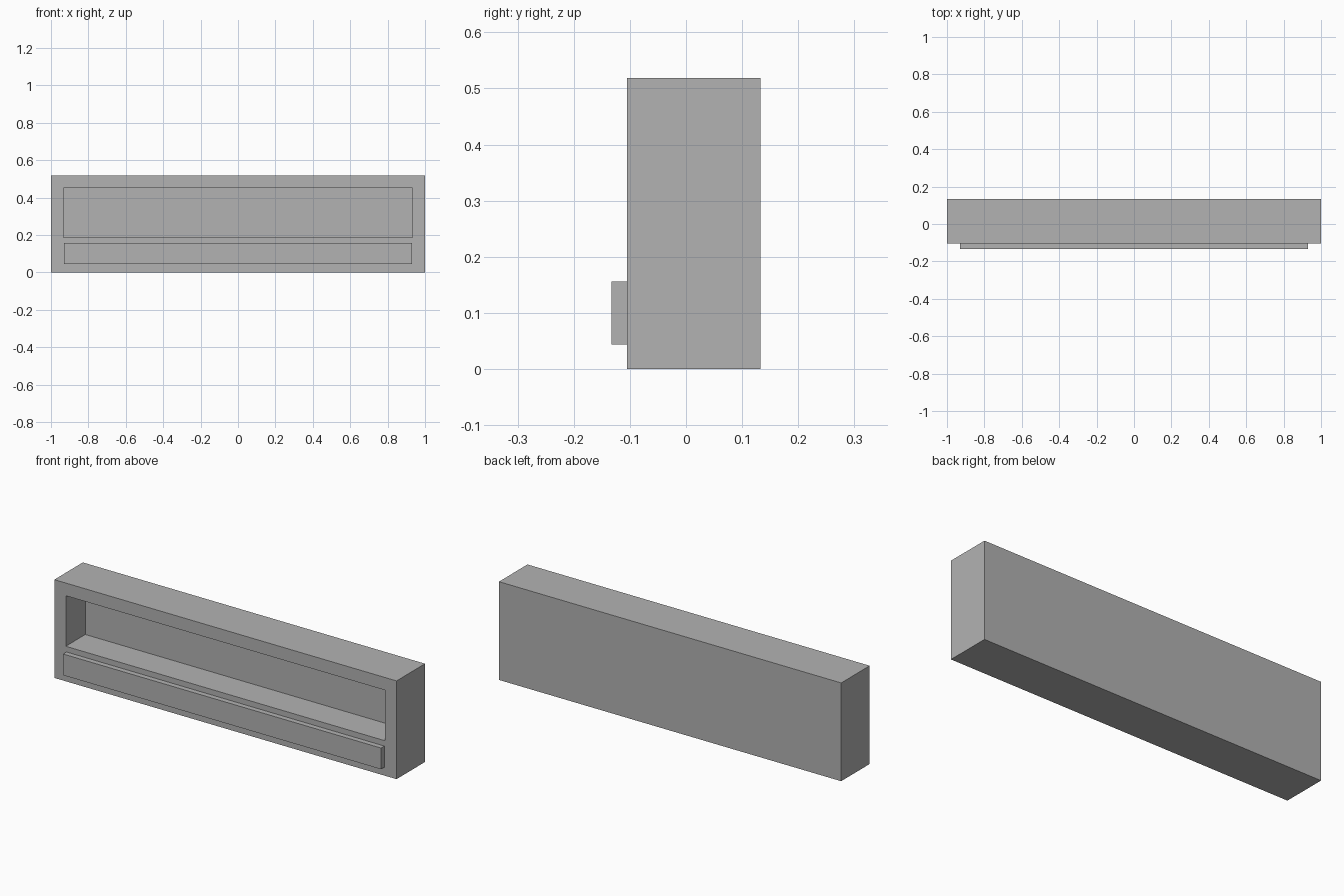
import bpy
import bmesh

if "Cube" in bpy.data.objects:
    bpy.data.objects.remove(bpy.data.objects["Cube"])

grey = bpy.data.materials.new("plain grey")
grey.diffuse_color = (0.448, 0.448, 0.448, 1)
grey.use_nodes = True
grey.node_tree.nodes["Principled BSDF"].inputs["Base Color"].default_value = grey.diffuse_color


def box(name, lo, hi):
    """Axis-aligned box between two corners."""
    bm = bmesh.new()
    bmesh.ops.create_cube(bm, size=1)
    for v in bm.verts:
        v.co = [(a + b) / 2 + c * (b - a) for a, b, c in zip(lo, hi, v.co)]
    mesh = bpy.data.meshes.new(name)
    bm.to_mesh(mesh)
    bm.free()
    mesh.materials.append(grey)
    obj = bpy.data.objects.new(name, mesh)
    bpy.context.collection.objects.link(obj)
    return obj


FRONT, BACK = -0.105, 0.133

# Wall cabinet body with an open shelf niche cut into the front
body = box("cabinet_body", (-1, FRONT, 0), (1, BACK, 0.519))
niche = box("niche_cutter", (-0.933, FRONT - 0.1, 0.185), (0.933, 0.058, 0.452))
niche.hide_render = True
niche.hide_viewport = True
cut = body.modifiers.new("niche", 'BOOLEAN')
cut.operation = 'DIFFERENCE'
cut.solver = 'EXACT'
cut.object = niche

# Drawer front standing proud below the niche
box("drawer_front", (-0.929, -0.133, 0.044), (0.929, FRONT, 0.156))
